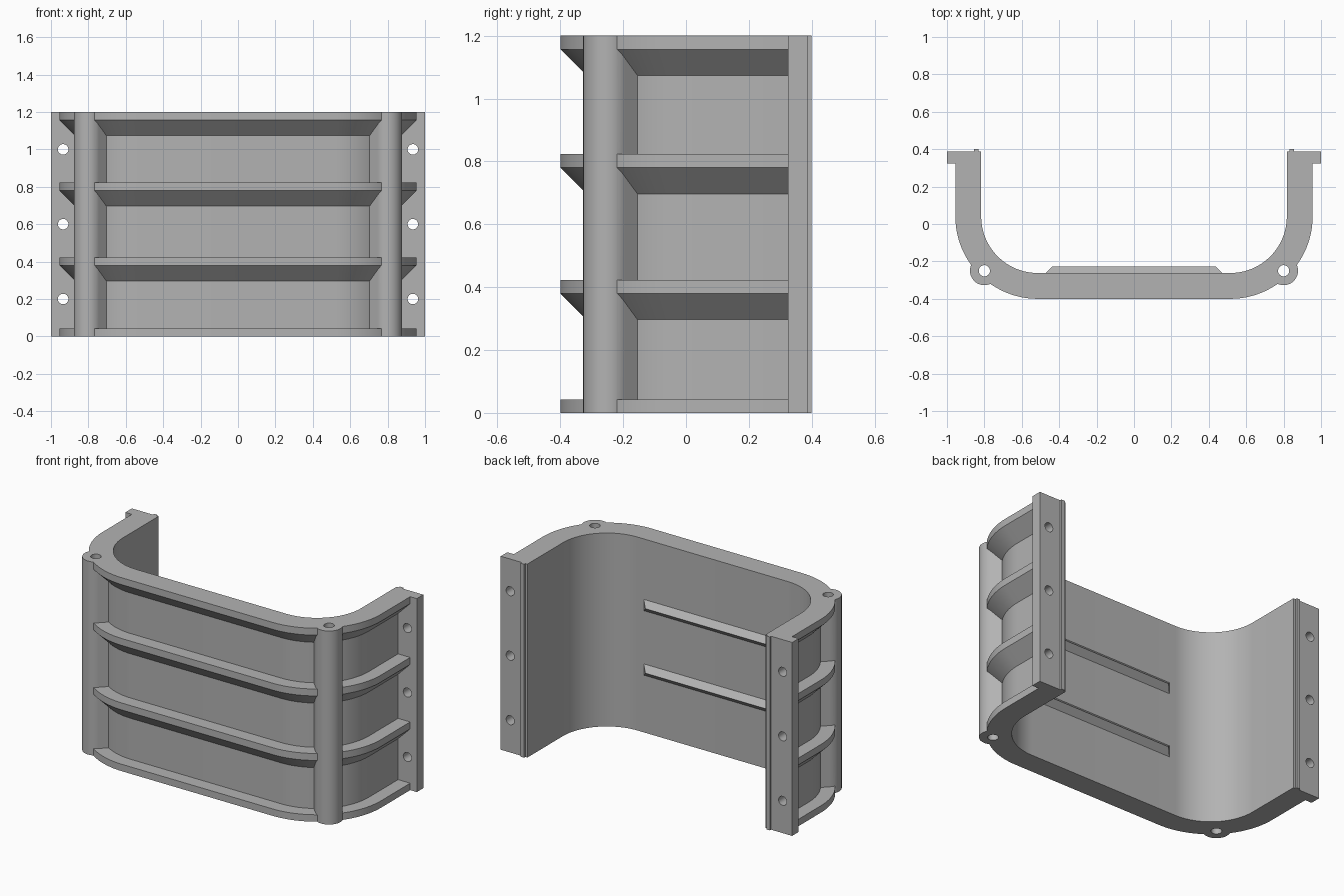
import bpy, bmesh, math
from mathutils import Matrix, Vector

cube = bpy.data.objects.get("Cube")
if cube:
    bpy.data.objects.remove(cube, do_unlink=True)

HEIGHT = 1.2
CX, CY, R = 0.515, 0.04, 0.302        # corner arc centre and inner radius
PANEL, RIB, LIP = 0.055, 0.138, 0.043  # wall depth, rib depth, rib edge height
PIN = Vector((0.8, -0.25, 0))          # centre of the hinge column
PIN_R = 0.077

grey = bpy.data.materials.new("grey_metal")
grey.use_nodes = True
colour = (0.45, 0.45, 0.45, 1)
grey.diffuse_color = colour
grey.node_tree.nodes["Principled BSDF"].inputs["Base Color"].default_value = colour


def finish(name, bm):
    bmesh.ops.recalc_face_normals(bm, faces=bm.faces)
    mesh = bpy.data.meshes.new(name)
    bm.to_mesh(mesh)
    bm.free()
    obj = bpy.data.objects.new(name, mesh)
    bpy.context.collection.objects.link(obj)
    mesh.materials.append(grey)
    return obj


def box(name, low, high, matrix=Matrix()):
    low, high = Vector(low), Vector(high)
    bm = bmesh.new()
    size = Matrix.Diagonal((high - low).to_4d())
    bmesh.ops.create_cube(bm, size=1, matrix=matrix @ Matrix.Translation((low + high) / 2) @ size)
    return finish(name, bm)


def cylinder(name, radius, depth, centre, turn=Matrix(), sides=48):
    bm = bmesh.new()
    bmesh.ops.create_cone(bm, cap_ends=True, segments=sides, radius1=radius, radius2=radius,
                          depth=depth, matrix=Matrix.Translation(centre) @ turn)
    return finish(name, bm)


def combine(target, tool, operation):
    mod = target.modifiers.new(operation, 'BOOLEAN')
    mod.operation, mod.solver, mod.object = operation, 'EXACT', tool
    bpy.context.view_layer.objects.active = target
    bpy.ops.object.modifier_apply(modifier=mod.name)
    bpy.data.objects.remove(tool, do_unlink=True)


# Shell: ribbed wall section swept around the U-shaped path
section = [(0, 0), (RIB, 0), (RIB, LIP), (PANEL, LIP)]
for top in (0.423, 0.823, HEIGHT):
    under = top - LIP
    section += [(PANEL, under - (RIB - PANEL)), (RIB, under), (RIB, top)]
    section.append((PANEL if top < HEIGHT else 0, top))

STEPS = 32
half = [(CX, 0.36, 0)] + [(CX, CY, -math.pi / 2 * i / STEPS) for i in range(STEPS + 1)]
stations = half + [(-x, y, math.pi - a) for x, y, a in reversed(half)]
bm = bmesh.new()
rings = [[bm.verts.new((x + math.cos(a) * (R + d), y + math.sin(a) * (R + d), z))
          for d, z in section] for x, y, a in stations]
count = len(section)
for ring, after in zip(rings, rings[1:]):
    for i in range(count):
        j = (i + 1) % count
        bm.faces.new((ring[i], ring[j], after[j], after[i]))
bm.faces.new(rings[0])
bm.faces.new(rings[-1])
shell = finish("ribbed_shell", bm)

# Hinge columns with straight necks, and bolt flanges
inward = math.atan2(CY - PIN.y, CX - PIN.x)
for side in (1, -1):
    centre = Vector((side * PIN.x, PIN.y, HEIGHT / 2))
    angle = inward if side > 0 else math.pi - inward
    turn = Matrix.Translation((centre.x, centre.y, 0)) @ Matrix.Rotation(angle, 4, 'Z')
    combine(shell, cylinder("column", PIN_R, HEIGHT, centre), 'UNION')
    combine(shell, box("neck", (0, -PIN_R, 0), (0.085, PIN_R, HEIGHT), turn), 'UNION')
    xs = sorted((side * (CX + R), side))
    combine(shell, box("flange", (xs[0], 0.324, 0), (xs[1], 0.388, HEIGHT)), 'UNION')

# Pin holes and bolt holes
lying = Matrix.Rotation(math.pi / 2, 4, 'X')
for side in (1, -1):
    hole = (side * PIN.x, PIN.y, HEIGHT / 2)
    combine(shell, cylinder("pin_hole", 0.03, HEIGHT * 1.2, hole, sides=32), 'DIFFERENCE')
    for z in (0.2, 0.6, 1.0):
        hole = (side * 0.935, 0.356, z)
        combine(shell, cylinder("bolt_hole", 0.028, 0.2, hole, lying, 32), 'DIFFERENCE')

# Sealing strips on the flange faces
for side, label in ((1, "left"), (-1, "right")):
    x = side * 0.843
    box(label + "_seal_strip", (x - 0.012, 0.38, 0), (x + 0.012, 0.4, HEIGHT))

# Hipped ridges on the inside of the back wall
INNER = CY - R
for label, z in (("lower", 0.39), ("upper", 0.79)):
    bm = bmesh.new()
    base = [bm.verts.new((x, INNER, z + dz)) for x, dz in
            ((-0.473, -0.035), (0.473, -0.035), (0.473, 0.035), (-0.473, 0.035))]
    a, b = [bm.verts.new((x, INNER + 0.035, z)) for x in (-0.438, 0.438)]
    p, q, r, s = base
    for face in (base, (p, q, b, a), (q, r, b), (r, s, a, b), (s, p, a)):
        bm.faces.new(face)
    finish(label + "_inner_ridge", bm)

# Smooth the curved walls, keep the edges sharp
bpy.ops.object.select_all(action='DESELECT')
shell.select_set(True)
bpy.context.view_layer.objects.active = shell
bpy.ops.object.shade_smooth_by_angle(angle=math.radians(30))
